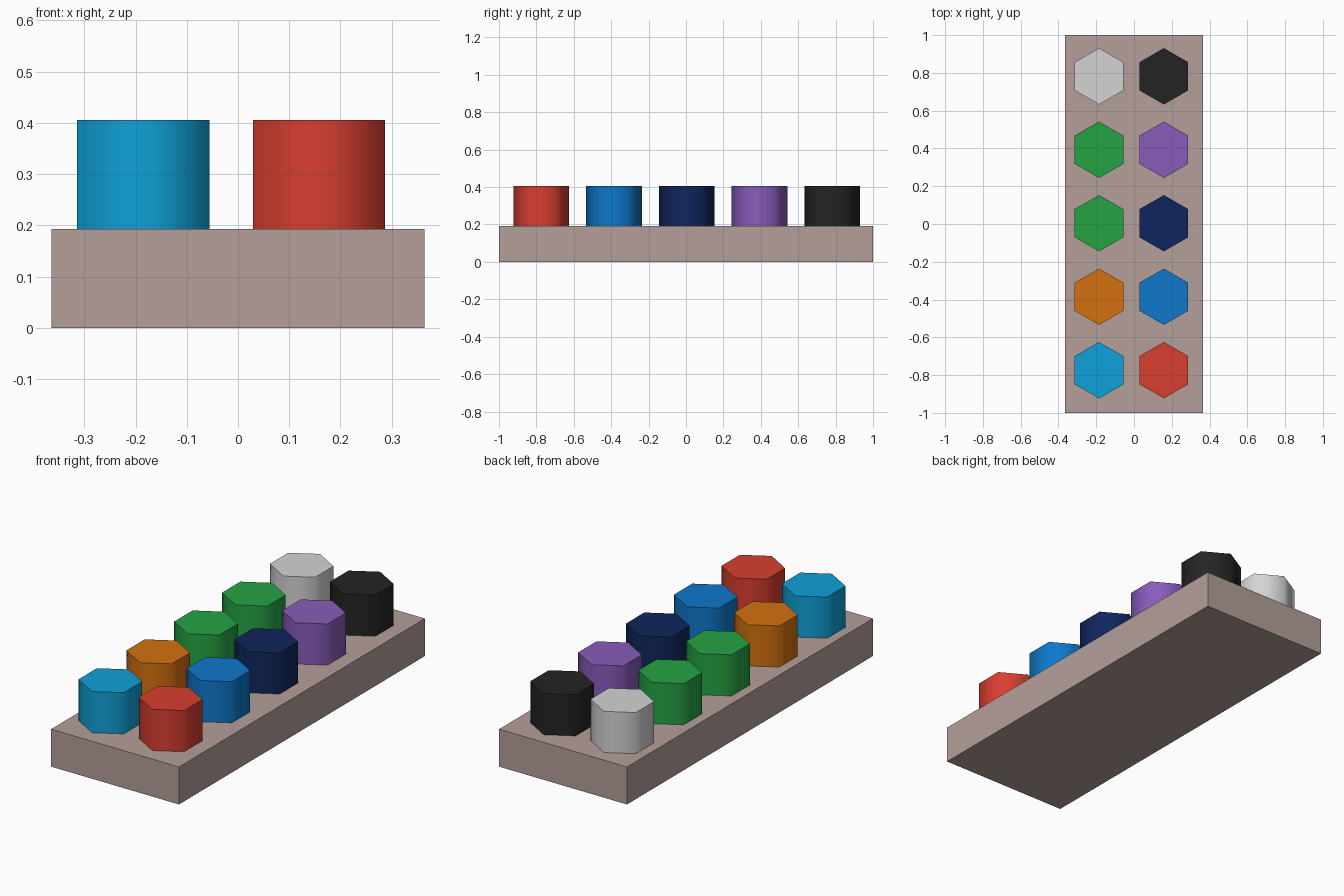
import bpy, math

if "Cube" in bpy.data.objects:
    bpy.data.objects.remove(bpy.data.objects["Cube"])


def material(name, rgb):
    m = bpy.data.materials.new(name)
    lin = [((c / 255 + 0.055) / 1.055) ** 2.4 if c > 10 else c / 255 / 12.92 for c in rgb]
    m.diffuse_color = (*lin, 1)
    m.use_nodes = True
    m.node_tree.nodes["Principled BSDF"].inputs["Base Color"].default_value = m.diffuse_color
    return m


mats = {n: material(n, c) for n, c in {
    "taupe": (180, 159, 152), "cyan": (15, 161, 216), "red": (216, 62, 48),
    "orange": (212, 113, 15), "blue": (14, 120, 203), "green": (37, 164, 68),
    "navy": (15, 37, 92), "purple": (136, 92, 186), "light grey": (212, 212, 212),
    "black": (36, 36, 36)}.items()}

BASE_H, TOP = 0.193, 0.405

# Base block
bpy.ops.mesh.primitive_cube_add(size=1, location=(0, 0, BASE_H / 2))
base = bpy.context.object
base.name = "base_block"
base.scale = (0.728, 2, BASE_H)
bpy.ops.object.transform_apply(location=False, rotation=False, scale=True)
base.data.materials.append(mats["taupe"])

# Hexagonal pegs, front to back, in two columns
columns = {
    -0.185: ("left", ["cyan", "orange", "green", "green", "light grey"]),
    0.158: ("right", ["red", "blue", "navy", "purple", "black"]),
}
for x, (side, colours) in columns.items():
    for i, colour in enumerate(colours):
        y = 0.004 + (i - 2) * 0.389
        bpy.ops.mesh.primitive_cylinder_add(
            vertices=6, radius=0.149, depth=TOP - BASE_H,
            location=(x, y, (TOP + BASE_H) / 2))
        peg = bpy.context.object
        peg.name = f"peg_{side}_{i + 1}"
        peg.data.materials.append(mats[colour])
        # sides blend together, rim stays sharp
        bpy.ops.object.shade_smooth_by_angle(angle=math.radians(70))
